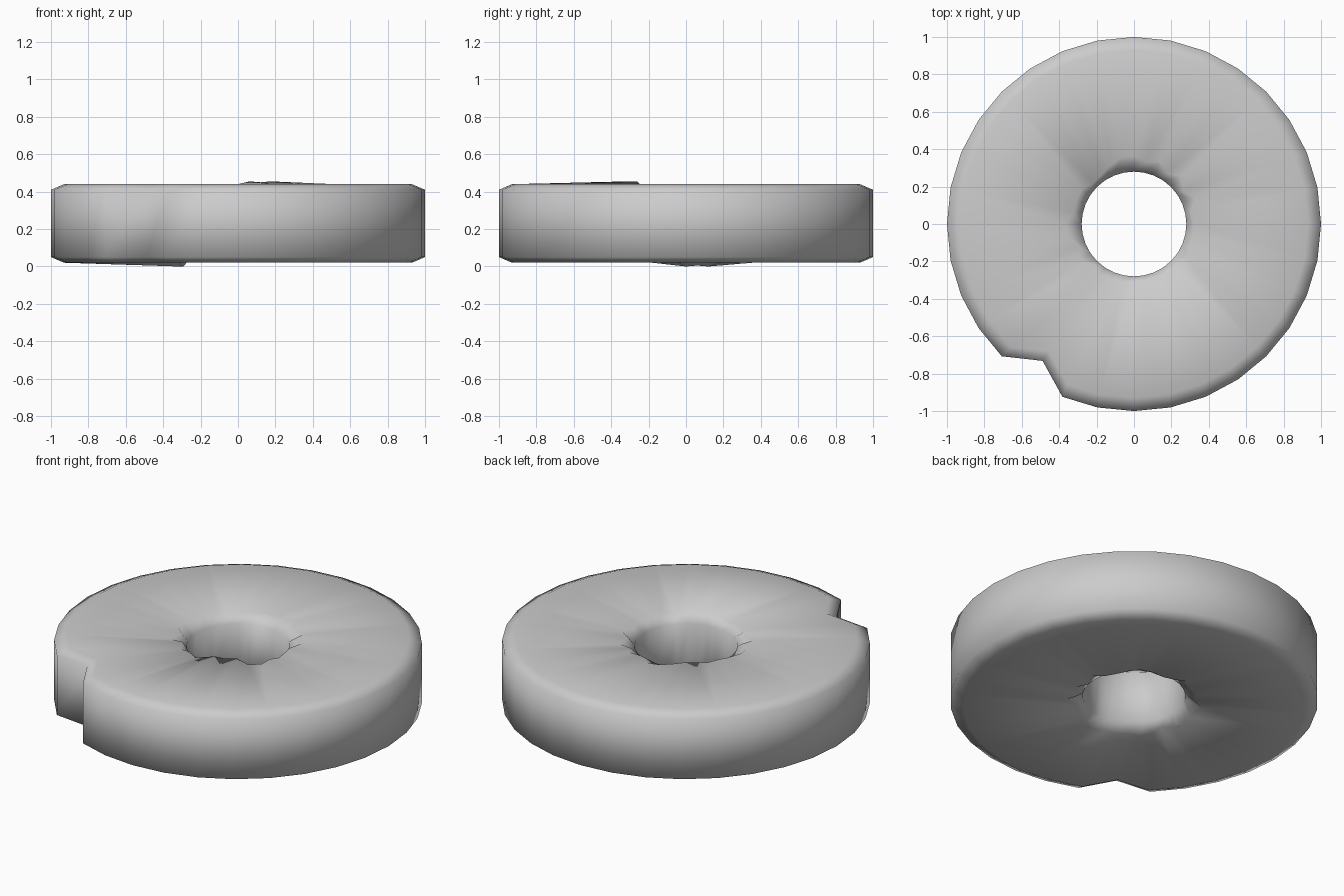
import bpy, bmesh, math, random

if "Cube" in bpy.data.objects:
    bpy.data.objects.remove(bpy.data.objects["Cube"])

random.seed(4)
SIDES = 32
BITE = 21          # spoke that is pulled inward to form the notch

# Closed profile: radius, height (outer wall, top, hole, bottom)
PROFILE = [(1.0, 0.05), (1.0, 0.41), (0.93, 0.44), (0.335, 0.437),
           (0.28, 0.385), (0.28, 0.075), (0.335, 0.023), (0.93, 0.02)]
TOP_LIP, BOTTOM_LIP = 3, 6
TOP_BUMPS = {25: 0.455, 26: 0.45, 27: 0.455}     # raised spots by the hole
BOTTOM_BUMPS = {14: 0.0, 15: 0.005, 16: 0.0}     # sagging spots by the hole

bm = bmesh.new()
rings = []
for i in range(SIDES):
    a = 2 * math.pi * i / SIDES
    ring = []
    for k, (r, z) in enumerate(PROFILE):
        if i == BITE and r > 0.9:
            r *= 0.88
        # Uneven, hand-worn lip round the hole
        if k in (TOP_LIP, BOTTOM_LIP):
            r += random.uniform(-0.03, 0.035)
            sign = 1 if k == TOP_LIP else -1
            z -= sign * random.uniform(0.0, 0.018)
            bumps = TOP_BUMPS if k == TOP_LIP else BOTTOM_BUMPS
            if i in bumps:
                r, z = 0.315, bumps[i]
        ring.append(bm.verts.new((r * math.cos(a), r * math.sin(a), z)))
    rings.append(ring)

# Skin neighbouring spokes
n = len(PROFILE)
for i in range(SIDES):
    a, b = rings[i], rings[(i + 1) % SIDES]
    for k in range(n):
        m = (k + 1) % n
        bm.faces.new((a[k], b[k], b[m], a[m]))
bmesh.ops.recalc_face_normals(bm, faces=bm.faces)
for f in bm.faces:
    f.smooth = True

mesh = bpy.data.meshes.new("stone_wheel")
bm.to_mesh(mesh)
bm.free()
stone = bpy.data.materials.new("light grey stone")
stone.diffuse_color = (0.6, 0.6, 0.6, 1)
stone.use_nodes = True
stone.node_tree.nodes["Principled BSDF"].inputs["Base Color"].default_value = stone.diffuse_color
mesh.materials.append(stone)
wheel = bpy.data.objects.new("stone_wheel", mesh)
bpy.context.collection.objects.link(wheel)
